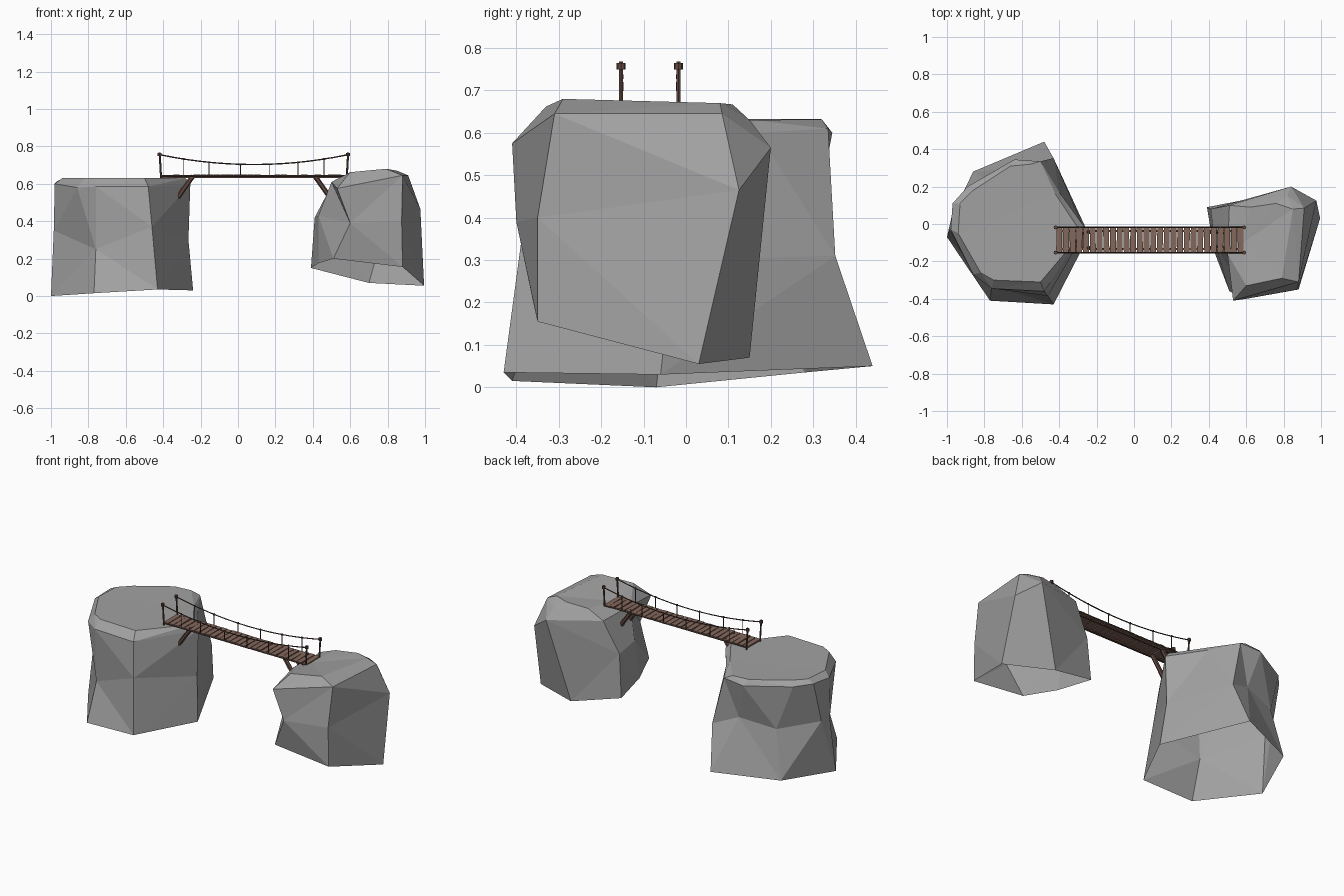
import bpy, bmesh, math, random
from mathutils import Vector

if "Cube" in bpy.data.objects:
    bpy.data.objects.remove(bpy.data.objects["Cube"])
random.seed(4)


def material(name, rgb):
    m = bpy.data.materials.new(name)
    m.diffuse_color = (*rgb, 1)
    m.use_nodes = True
    m.node_tree.nodes["Principled BSDF"].inputs["Base Color"].default_value = m.diffuse_color
    return m


STONE = material("grey_stone", (0.36, 0.36, 0.36))
PLANK = material("plank_brown", (0.23, 0.135, 0.105))
WOOD = material("dark_wood", (0.12, 0.065, 0.05))
ROPE = material("rope_brown", (0.085, 0.055, 0.045))


def finish(name, bm, mat):
    bmesh.ops.recalc_face_normals(bm, faces=bm.faces)
    me = bpy.data.meshes.new(name)
    bm.to_mesh(me)
    bm.free()
    me.materials.append(mat)
    ob = bpy.data.objects.new(name, me)
    bpy.context.collection.objects.link(ob)
    return ob


def rock(name, columns):
    """Skin a faceted rock from corner columns (base, waist, shoulder, top); the base is open."""
    bm = bmesh.new()
    cols = [[bm.verts.new(p) for p in c] for c in columns]
    for a, b in zip(cols, cols[1:] + cols[:1]):
        for k in range(3):
            bm.faces.new((a[k], b[k], b[k + 1], a[k + 1]))
    bm.faces.new([c[3] for c in cols])
    bmesh.ops.remove_doubles(bm, verts=bm.verts, dist=0.001)
    bmesh.ops.triangulate(bm, faces=bm.faces)
    return finish(name, bm, STONE)


def add_rod(bm, p, q, r, sides=6):
    p, q = Vector(p), Vector(q)
    d = q - p
    res = bmesh.ops.create_cone(bm, cap_ends=True, segments=sides, radius1=r, radius2=r, depth=d.length)
    rot = d.to_track_quat('Z', 'Y')
    for v in res["verts"]:
        v.co = rot @ v.co + (p + q) / 2


def add_box(bm, centre, size, turn=0):
    res = bmesh.ops.create_cube(bm, size=1)
    c, s = math.cos(turn), math.sin(turn)
    for v in res["verts"]:
        x, y, z = (v.co[i] * size[i] for i in range(3))
        v.co = Vector((x * c - y * s, x * s + y * c, z)) + Vector(centre)


# Left rock: wide base, pinched waist, flat top
A, B, C = (-1, -.07, 0), (-.77, -.41, .015), (-.43, -.43, .035)
F, G = (-.48, .44, .05), (-.86, .28, .035)
Bm, Fm = (-.76, -.33, .25), (-.43, .352, .31)
rock("left_rock", [
    (A, (-.985, -.03, .35), (-.98, -.03, .6), (-.94, -.05, .63)),
    (B, Bm, (-.86, -.27, .58), (-.82, -.26, .632)),
    (B, Bm, (-.76, -.345, .585), (-.75, -.30, .632)),
    (C, (-.46, -.385, .37), (-.48, -.36, .585), (-.5, -.31, .632)),
    ((-.24, -.06, .03), (-.265, -.03, .3), (-.255, -.03, .595), (-.28, -.05, .63)),
    (F, Fm, (-.40, .17, .6), (-.42, .16, .63)),
    (F, Fm, (-.5, .335, .61), (-.55, .32, .632)),
    (F, (-.58, .30, .37), (-.64, .345, .6), (-.66, .31, .632)),
    (G, (-.80, .24, .33), (-.89, .2, .605), (-.86, .18, .632)),
    (A, (-.975, .04, .35), (-.97, .11, .612), (-.93, .11, .632)),
])

# Right rock: smaller, rounded shoulders, raised tilted base
rock("right_rock", [
    ((.51, -.36, .2), (.60, -.40, .39), (.53, -.41, .575), (.60, -.33, .662)),
    ((.88, -.35, .155), (.875, -.35, .4), (.88, -.31, .645), (.79, -.29, .68)),
    ((.995, .03, .055), (.975, .125, .465), (.91, .085, .645), (.85, .08, .67)),
    ((.70, .15, .07), (.84, .2, .565), (.82, .15, .63), (.76, .11, .667)),
    ((.39, .09, .15), (.41, .08, .42), (.51, .10, .61), (.62, .09, .655)),
    ((.43, -.15, .175), (.43, -.10, .43), (.50, -.16, .61), (.58, -.1, .64)),
])

X0, X1, Y0, Y1 = -.415, .585, -.153, -.018
YM = (Y0 + Y1) / 2

# Deck planks
bm = bmesh.new()
N = 28
for i in range(N):
    x = X0 + .015 + (X1 - X0 - .03) * i / (N - 1)
    add_box(bm, (x, YM, .644 + random.uniform(-.002, .002)),
            (.031, .132 + random.uniform(-.006, .006), .009), random.uniform(-.03, .03))
finish("deck_planks", bm, PLANK)

# Stringers under the deck
bm = bmesh.new()
for y in (Y0 + .02, Y1 - .02):
    add_box(bm, ((X0 + X1) / 2, y, .636), (X1 - X0 - .02, .012, .009))
finish("deck_stringers", bm, WOOD)

# Corner posts with knobs, leaning slightly outwards
bm = bmesh.new()
for y in (Y0, Y1):
    for x, lean in ((X0, -.004), (X1, .004)):
        add_rod(bm, (x - lean, y, .625), (x + lean, y, .768), .0055)
        add_rod(bm, (x + lean, y, .749), (x + lean, y, .765), .0105, 8)
finish("corner_posts", bm, WOOD)

# Diagonal braces from the deck into the rocks
bm = bmesh.new()
for y in (Y0 + .025, Y1 - .025):
    add_rod(bm, (.41, y, .643), (.50, y, .515), .013)
    add_rod(bm, (-.24, y, .643), (-.33, y, .515), .013)
finish("braces", bm, WOOD)

# Sagging hand ropes with hangers, and a straight rope along each deck edge
bm = bmesh.new()


def rope_z(x):
    t = (x - (X0 + X1) / 2) / ((X1 - X0) / 2)
    return .703 + .052 * t * t


for y in (Y0, Y1):
    xs = [X0 + (X1 - X0) * i / 14 for i in range(15)]
    for a, b in zip(xs, xs[1:]):
        add_rod(bm, (a, y, rope_z(a)), (b, y, rope_z(b)), .0035)
    for x in (-.29, -.155, .013, .17, .32, .46):
        add_rod(bm, (x, y, .64), (x, y, rope_z(x)), .0028)
        add_rod(bm, (x, y, rope_z(x) - .005), (x, y, rope_z(x) + .005), .0055)
    add_rod(bm, (X0, y, .643), (X1, y, .643), .004)
finish("ropes", bm, ROPE)
